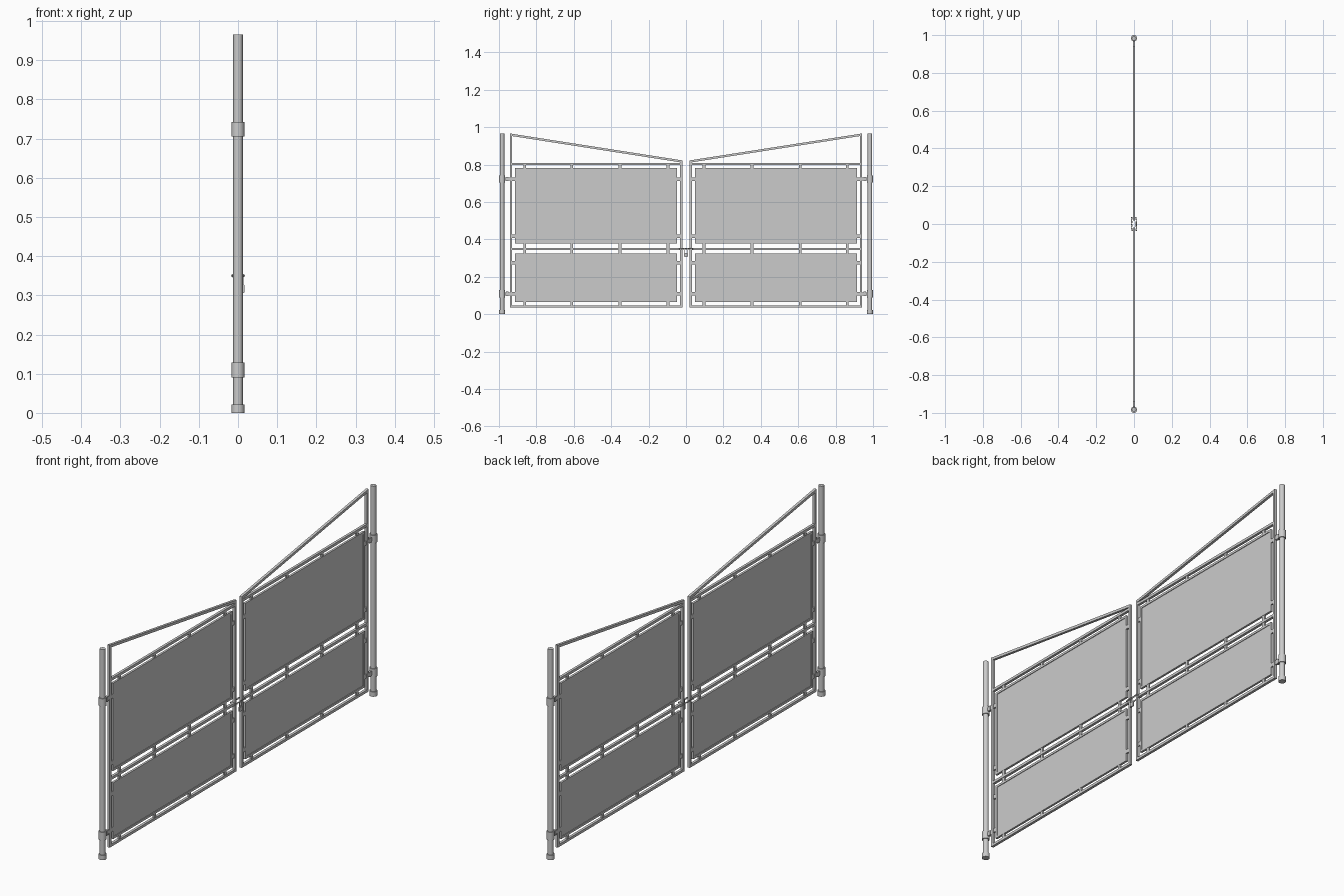
import bpy, bmesh, math
from mathutils import Vector, Matrix

if "Cube" in bpy.data.objects:
    bpy.data.objects.remove(bpy.data.objects["Cube"])

BAR = 0.012      # square tube size
POST_Y = 0.9835


def finish(name, bm, smooth=False):
    bmesh.ops.recalc_face_normals(bm, faces=bm.faces)
    me = bpy.data.meshes.new(name)
    bm.to_mesh(me)
    bm.free()
    ob = bpy.data.objects.new(name, me)
    bpy.context.collection.objects.link(ob)
    if smooth:
        bpy.ops.object.select_all(action='DESELECT')
        ob.select_set(True)
        bpy.context.view_layer.objects.active = ob
        bpy.ops.object.shade_smooth_by_angle(angle=math.radians(35))
    return ob


def mirror_y(ob):
    m = ob.modifiers.new("mirror", 'MIRROR')
    m.use_axis = (False, True, False)
    m.use_mirror_merge = False


def add_box(bm, x, y, z):
    """Box from (min, max) pairs."""
    c = [(a + b) / 2 for a, b in (x, y, z)]
    s = [b - a for a, b in (x, y, z)]
    bmesh.ops.create_cube(bm, size=1, matrix=Matrix.Translation(c) @ Matrix.Diagonal((*s, 1)))


def add_cyl(bm, y, z0, z1, r):
    bmesh.ops.create_cone(bm, cap_ends=True, segments=24, radius1=r, radius2=r, depth=z1 - z0,
                          matrix=Matrix.Translation((0, y, (z0 + z1) / 2)))


def inset(pts, w):
    """Offset a counter-clockwise polygon inwards with mitred corners."""
    out = []
    for i, p in enumerate(pts):
        p, a, b = Vector(p), Vector(pts[i - 1]), Vector(pts[(i + 1) % len(pts)])
        d1, d2 = (p - a).normalized(), (b - p).normalized()
        n1, n2 = Vector((-d1.y, d1.x)), Vector((-d2.y, d2.x))
        out.append(p + (n1 + n2) * (w / (1 + n1.dot(n2))))
    return out


def add_frame(bm, pts, w, depth):
    """Closed mitred frame in the YZ plane."""
    loops = [[bm.verts.new((x, p[0], p[1])) for p in ring]
             for ring, x in ((pts, depth / 2), (inset(pts, w), depth / 2),
                             (inset(pts, w), -depth / 2), (pts, -depth / 2))]
    n = len(pts)
    for k in range(4):
        a, b = loops[k], loops[(k + 1) % 4]
        for i in range(n):
            j = (i + 1) % n
            bm.faces.new((a[i], a[j], b[j], b[i]))


def rect(y0, y1, z0, z1):
    return [(y0, z0), (y1, z0), (y1, z1), (y0, z1)]


# Gate leaf outline and cross rails
bm = bmesh.new()
add_frame(bm, [(0.019, 0.035), (0.941, 0.035), (0.941, 0.966), (0.019, 0.822)], BAR, BAR)
for z in (0.348, 0.803):
    add_box(bm, (-BAR / 2, BAR / 2), (0.031, 0.929), (z - BAR / 2, z + BAR / 2))
mirror_y(finish("leaf_frame", bm))

# Infill panels with their borders
for name, z0, z1 in (("upper", 0.377, 0.781), ("lower", 0.064, 0.323)):
    bm = bmesh.new()
    add_frame(bm, rect(0.047, 0.914, z0, z1), 0.010, 0.010)
    mirror_y(finish(name + "_panel_border", bm))
    bm = bmesh.new()
    add_box(bm, (-0.002, 0.002), (0.056, 0.905), (z0 + 0.009, z1 - 0.009))
    mirror_y(finish(name + "_panel", bm))

# Small clips joining panels to the leaf
bm = bmesh.new()
for y in (0.096, 0.353, 0.61, 0.863):
    for z in ((0.046, 0.065), (0.322, 0.343), (0.353, 0.378), (0.780, 0.798)):
        add_box(bm, (-0.004, 0.004), (y - 0.007, y + 0.007), z)
for z in (0.11, 0.275, 0.417, 0.722):
    for y in ((0.030, 0.048), (0.913, 0.930)):
        add_box(bm, (-0.004, 0.004), y, (z - 0.009, z + 0.009))
mirror_y(finish("panel_clips", bm))

# Posts, feet and hinge collars
for name, z0, z1, r in (("post", 0, 0.966, 0.0122), ("post_foot", 0, 0.022, 0.0165),
                        ("lower_hinge_collar", 0.090, 0.128, 0.0165),
                        ("upper_hinge_collar", 0.705, 0.742, 0.0165)):
    bm = bmesh.new()
    add_cyl(bm, POST_Y, z0, z1, r)
    mirror_y(finish(name, bm, True))

# Hinge arms
bm = bmesh.new()
for z in (0.109, 0.7235):
    add_box(bm, (-0.004, 0.004), (0.940, 0.970), (z - 0.008, z + 0.008))
    add_box(bm, (-0.006, 0.006), (0.948, 0.962), (z - 0.011, z + 0.011))
mirror_y(finish("hinge_arms", bm))


def add_tube(bm, path, r, up, closed=True, sides=6):
    """Tube swept along a planar path whose plane normal is up."""
    rings, n = [], len(path)
    for i, p in enumerate(path):
        a = path[i - 1] if closed or i else p
        b = path[(i + 1) % n] if closed or i < n - 1 else p
        side = (b - a).normalized().cross(up)
        rings.append([bm.verts.new(p + r * (math.cos(t) * side + math.sin(t) * up))
                      for t in (2 * math.pi * k / sides for k in range(sides))])
    for i in range(n if closed else n - 1):
        a, b = rings[i], rings[(i + 1) % n]
        for k in range(sides):
            m = (k + 1) % sides
            bm.faces.new((a[k], a[m], b[m], b[k]))


# Chain looped around the two meeting stiles
HX, HY, COUNT = 0.0125, 0.034, 20
corners = [Vector(c) for c in ((HX, -HY, 0.35), (HX, HY, 0.35), (-HX, HY, 0.35), (-HX, -HY, 0.35))]
total = 4 * (HX + HY)


def loop_point(d):
    d %= total
    for i in range(4):
        a, b = corners[i], corners[(i + 1) % 4]
        if d <= (b - a).length:
            return a.lerp(b, d / (b - a).length)
        d -= (b - a).length
    return corners[0]


bm = bmesh.new()
step = total / COUNT
for i in range(COUNT):
    p = loop_point((i + 0.5) * step)
    u = (loop_point((i + 1) * step) - loop_point(i * step)).normalized()
    v = Vector((0, 0, 1)) if i % 2 else u.cross(Vector((0, 0, 1)))
    path = [p + u * 0.0064 * math.cos(t) + v * 0.0033 * math.sin(t)
            for t in (2 * math.pi * k / 12 for k in range(12))]
    add_tube(bm, path, 0.0012, u.cross(v))
finish("chain", bm, True)

# Padlock hanging from the chain
bm = bmesh.new()
add_box(bm, (0.0085, 0.0165), (-0.010, 0.010), (0.306, 0.328))
bmesh.ops.bevel(bm, geom=bm.edges[:], offset=0.0015, segments=2, affect='EDGES')
finish("padlock_body", bm, True)
bm = bmesh.new()
arc = [Vector((0.0125, 0.0065 * math.cos(t), 0.345 + 0.0065 * math.sin(t)))
       for t in (math.pi * k / 10 for k in range(11))]
add_tube(bm, [Vector((0.0125, 0.0065, 0.326))] + arc + [Vector((0.0125, -0.0065, 0.326))],
         0.0015, Vector((1, 0, 0)), closed=False, sides=8)
finish("padlock_shackle", bm, True)
